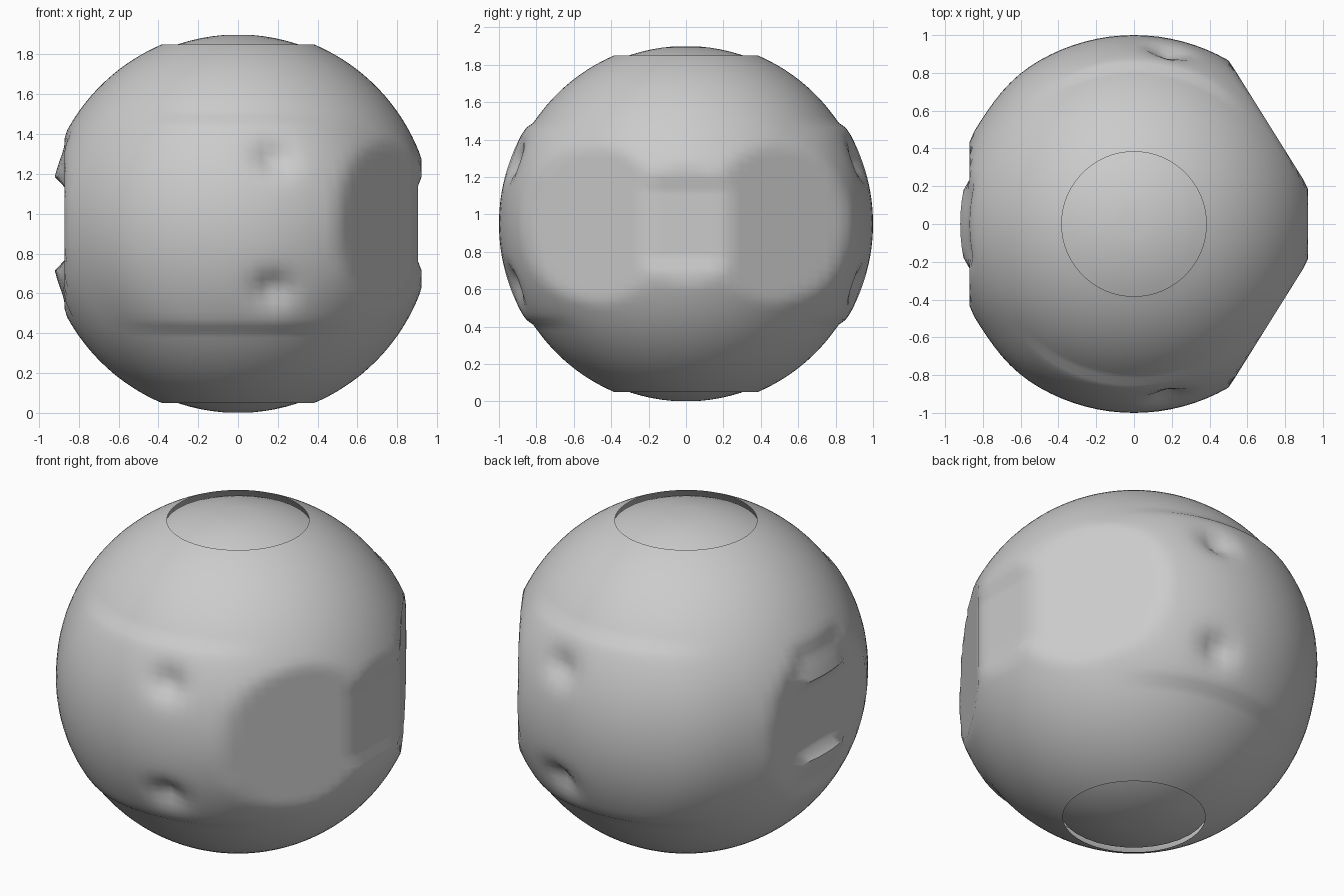
import bpy, bmesh, math
from mathutils import Vector

if "Cube" in bpy.data.objects:
    bpy.data.objects.remove(bpy.data.objects["Cube"])

CZ = 0.95          # centre height of the ball
R_SHELL = 0.978    # outer shell
R_CORE = 0.95      # inner ball visible at the poles
SEGS, RINGS = 96, 56
RIM = math.acos(0.9 / R_SHELL)   # polar opening angle


def smoothstep(a, b, t):
    t = max(0.0, min(1.0, (t - a) / (b - a)))
    return t * t * (3 - 2 * t)


# Two angled eye flats on the +x side
EYES = [Vector((0.848, s * 0.53, 0)).normalized() for s in (-1, 1)]
# Four small pits, two on each y side
PITS = [Vector((0.18, s * 0.92, t * 0.33)).normalized() for s in (-1, 1) for t in (-1, 1)]


def shell_radius(d):
    r = R_SHELL
    # slightly raised panels on the y sides
    r += 0.022 * smoothstep(0.56, 0.50, abs(d.z)) * smoothstep(0.55, 0.85, abs(d.y))
    # eye flats
    for n in EYES:
        c = d.dot(n)
        if c > 0.5:
            r = min(r, 0.885 / c)
    # slot between the eyes and the flat with a slot at the opposite side
    z, y = abs(d.z), abs(d.y)
    if d.x > 0.5:
        r = min(r, (0.905 if z < 0.23 else 0.922) / d.x)
    elif d.x < -0.5:
        if z > 0.23 and y < 0.22:
            r = min(r, 0.92 / -d.x, R_CORE + 0.03 * smoothstep(0.38, 0.48, z))
        else:
            r = min(r, 0.872 / -d.x)
    # pits
    for p in PITS:
        a = d.angle(p)
        r -= 0.06 * math.exp(-(a / 0.085) ** 2)
    return r


def finish(bm, name):
    bmesh.ops.recalc_face_normals(bm, faces=bm.faces)
    me = bpy.data.meshes.new(name)
    bm.to_mesh(me)
    bm.free()
    ob = bpy.data.objects.new(name, me)
    bpy.context.collection.objects.link(ob)
    ob.location.z = CZ
    bpy.ops.object.select_all(action='DESELECT')
    ob.select_set(True)
    bpy.context.view_layer.objects.active = ob
    bpy.ops.object.shade_smooth_by_angle(angle=math.radians(50))
    return ob


def band(bm, start, end, rings, segs, radius):
    """Latitude band between two polar angles, with a radius per direction."""
    rows = []
    for i in range(rings + 1):
        t = start + (end - start) * i / rings
        row = []
        for j in range(segs):
            a = 2 * math.pi * j / segs
            d = Vector((math.sin(t) * math.cos(a), math.sin(t) * math.sin(a), math.cos(t)))
            row.append(bm.verts.new(d * radius(d)))
        rows.append(row)
    for u, v in zip(rows, rows[1:]):
        for j in range(segs):
            k = (j + 1) % segs
            bm.faces.new((u[j], v[j], v[k], u[k]))
    return rows


# Outer shell, open at both poles
bm = bmesh.new()
band(bm, RIM, math.pi - RIM, RINGS, SEGS, shell_radius)
finish(bm, "outer_shell")

# Domed caps of the inner ball showing through the polar openings
for name, flip in (("top_dome", 1), ("bottom_dome", -1)):
    bm = bmesh.new()
    rows = band(bm, 0.08, 0.43, 6, 32, lambda d: R_CORE)
    bm.faces.new(rows[0])
    for v in bm.verts:
        v.co.z *= flip
    finish(bm, name)
